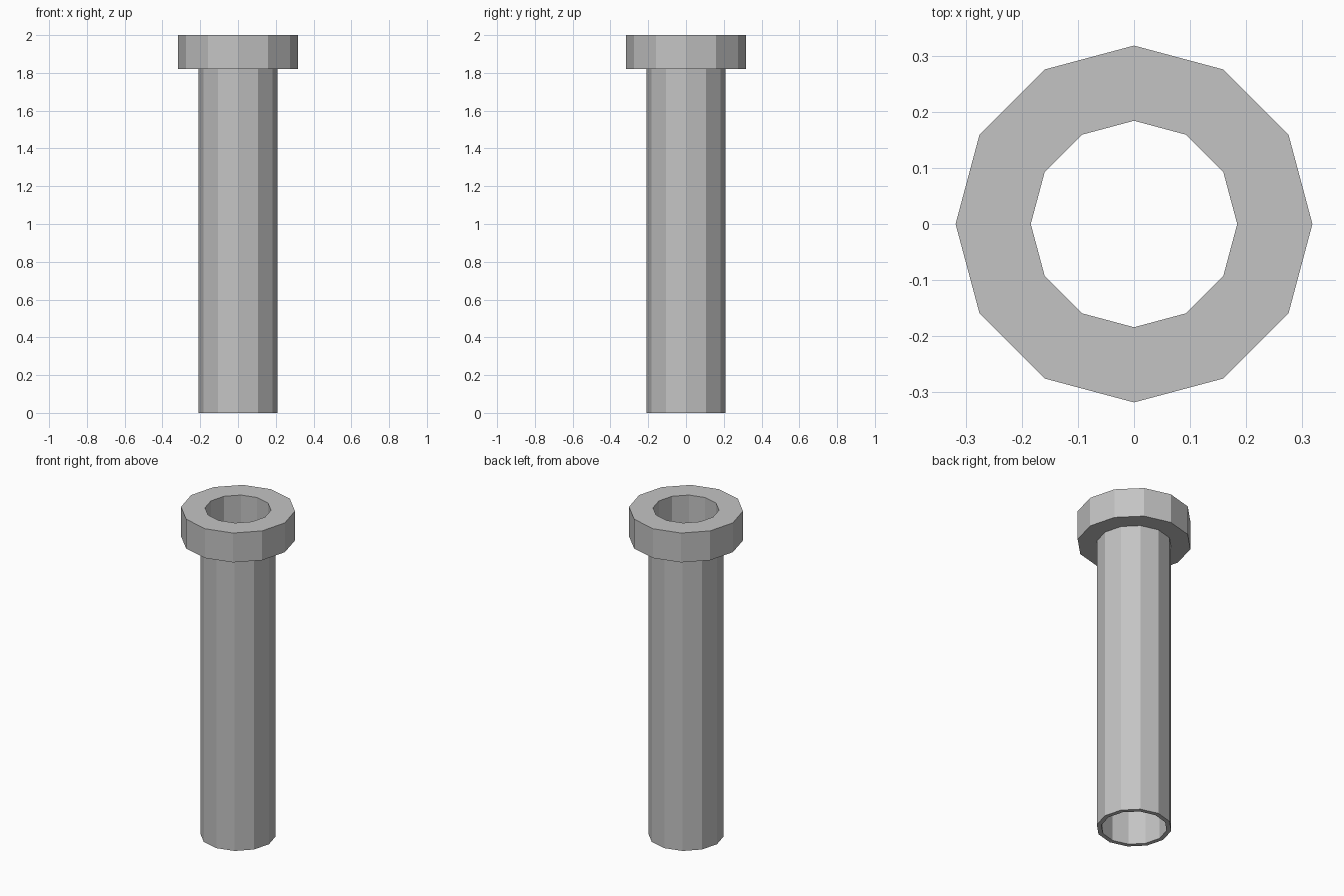
import bpy, bmesh
from math import cos, sin, tau

if "Cube" in bpy.data.objects:
    bpy.data.objects.remove(bpy.data.objects["Cube"], do_unlink=True)

SIDES = 12
BORE, TUBE, COLLAR = 0.184, 0.21, 0.318
SHOULDER, TOP = 1.82, 2.0

# Single plain grey
grey = bpy.data.materials.new("plain_grey")
grey.use_nodes = True
colour = (0.55, 0.55, 0.55, 1)
grey.diffuse_color = colour
grey.node_tree.nodes["Principled BSDF"].inputs["Base Color"].default_value = colour


def lathe(name, profile):
    """Turn a closed (radius, height) profile into a faceted ring."""
    bm = bmesh.new()
    rings = [[bm.verts.new((r * cos(tau * i / SIDES), r * sin(tau * i / SIDES), z))
              for i in range(SIDES)] for r, z in profile]
    for a, b in zip(rings, rings[1:] + rings[:1]):
        for i in range(SIDES):
            j = (i + 1) % SIDES
            bm.faces.new((a[i], a[j], b[j], b[i]))
    bmesh.ops.recalc_face_normals(bm, faces=bm.faces)
    mesh = bpy.data.meshes.new(name)
    bm.to_mesh(mesh)
    bm.free()
    mesh.materials.append(grey)
    obj = bpy.data.objects.new(name, mesh)
    bpy.context.collection.objects.link(obj)
    return obj


# Hollow shaft and wide collar in one continuous wall
lathe("flanged_sleeve", [(BORE, 0), (TUBE, 0), (TUBE, SHOULDER),
                         (COLLAR, SHOULDER), (COLLAR, TOP), (BORE, TOP)])
